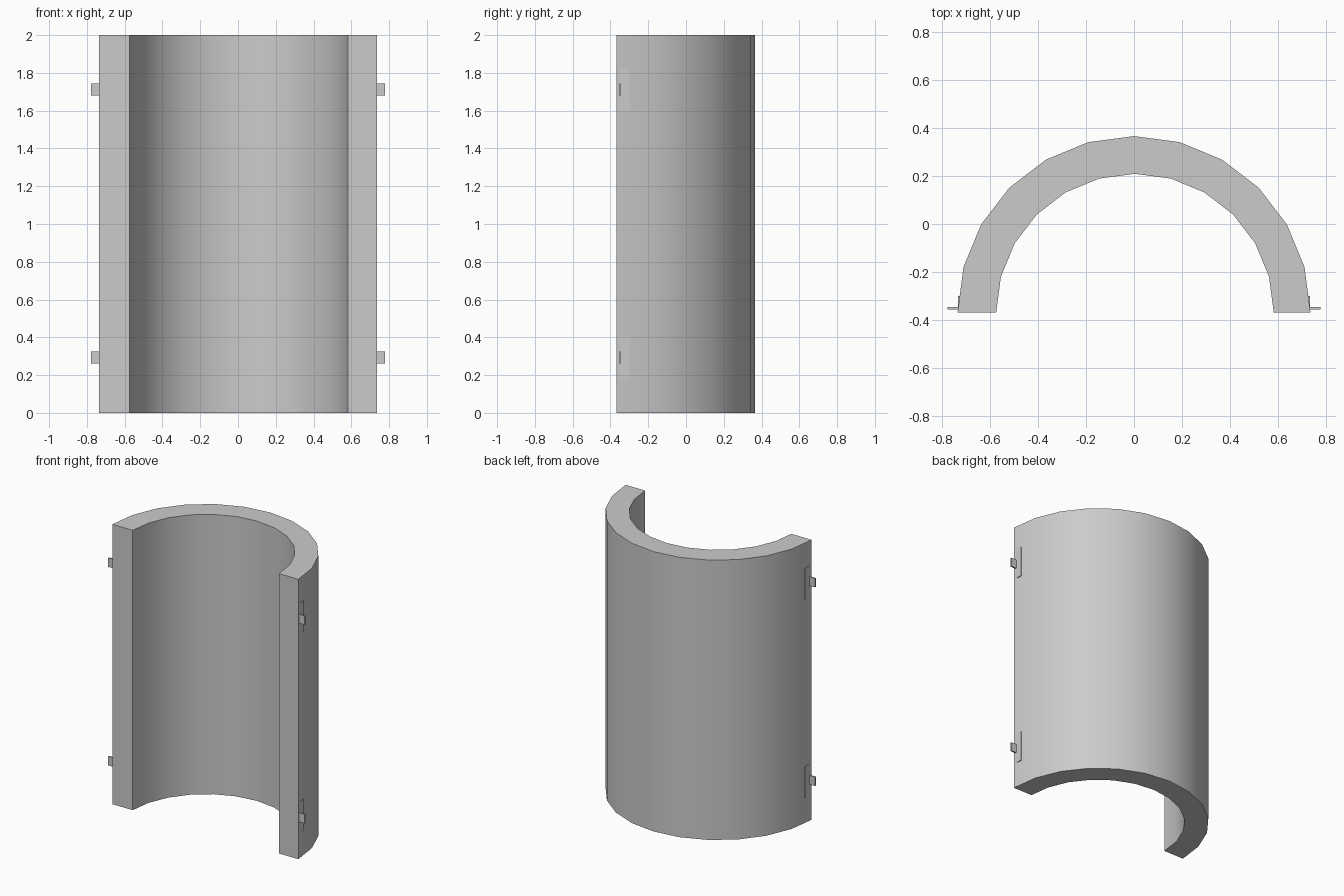
import bpy, bmesh, math

if "Cube" in bpy.data.objects:
    bpy.data.objects.remove(bpy.data.objects["Cube"])

Y0 = -0.369   # open side of the half pipe
H = 2.0
SEG = 12


def arc(radius, cx):
    return [(cx + radius * math.cos(math.pi * i / SEG),
             Y0 + radius * math.sin(math.pi * i / SEG)) for i in range(SEG + 1)]


def box(name, x, y, z):
    corners = [(a, b, c) for a in x for b in y for c in z]
    faces = [(0, 1, 3, 2), (4, 6, 7, 5), (0, 4, 5, 1),
             (2, 3, 7, 6), (0, 2, 6, 4), (1, 5, 7, 3)]
    mesh = bpy.data.meshes.new(name)
    mesh.from_pydata(corners, [], faces)
    bm = bmesh.new()
    bm.from_mesh(mesh)
    bmesh.ops.recalc_face_normals(bm, faces=bm.faces)
    bm.to_mesh(mesh)
    bm.free()
    obj = bpy.data.objects.new(name, mesh)
    bpy.context.collection.objects.link(obj)


# Half-pipe shell: quads between the outer and inner arcs, extruded upwards
bm = bmesh.new()
outer = [bm.verts.new((x, y, 0)) for x, y in arc(0.735, 0)]
inner = [bm.verts.new((x, y, 0)) for x, y in arc(0.578, 0.004)]
base = [bm.faces.new((outer[i], outer[i + 1], inner[i + 1], inner[i]))
        for i in range(SEG)]
top = bmesh.ops.extrude_face_region(bm, geom=base, use_keep_orig=True)["geom"]
bmesh.ops.translate(bm, vec=(0, 0, H),
                    verts=[v for v in top if isinstance(v, bmesh.types.BMVert)])
bmesh.ops.recalc_face_normals(bm, faces=bm.faces)
mesh = bpy.data.meshes.new("half_pipe_shell")
bm.to_mesh(mesh)
bm.free()
shell = bpy.data.objects.new("half_pipe_shell", mesh)
bpy.context.collection.objects.link(shell)
bpy.context.view_layer.objects.active = shell
shell.select_set(True)
bpy.ops.object.shade_smooth_by_angle(angle=math.radians(30))

# Hinge plates with a small outward tab, two on each side
for side, s in (("left", -1), ("right", 1)):
    for level, z in (("lower", 0.293), ("upper", 1.712)):
        box(f"hinge_plate_{side}_{level}", sorted((s * 0.715, s * 0.733)),
            (-0.357, -0.299), (z - 0.11, z + 0.11))
        box(f"hinge_tab_{side}_{level}", sorted((s * 0.725, s * 0.777)),
            (-0.356, -0.346), (z - 0.032, z + 0.032))
